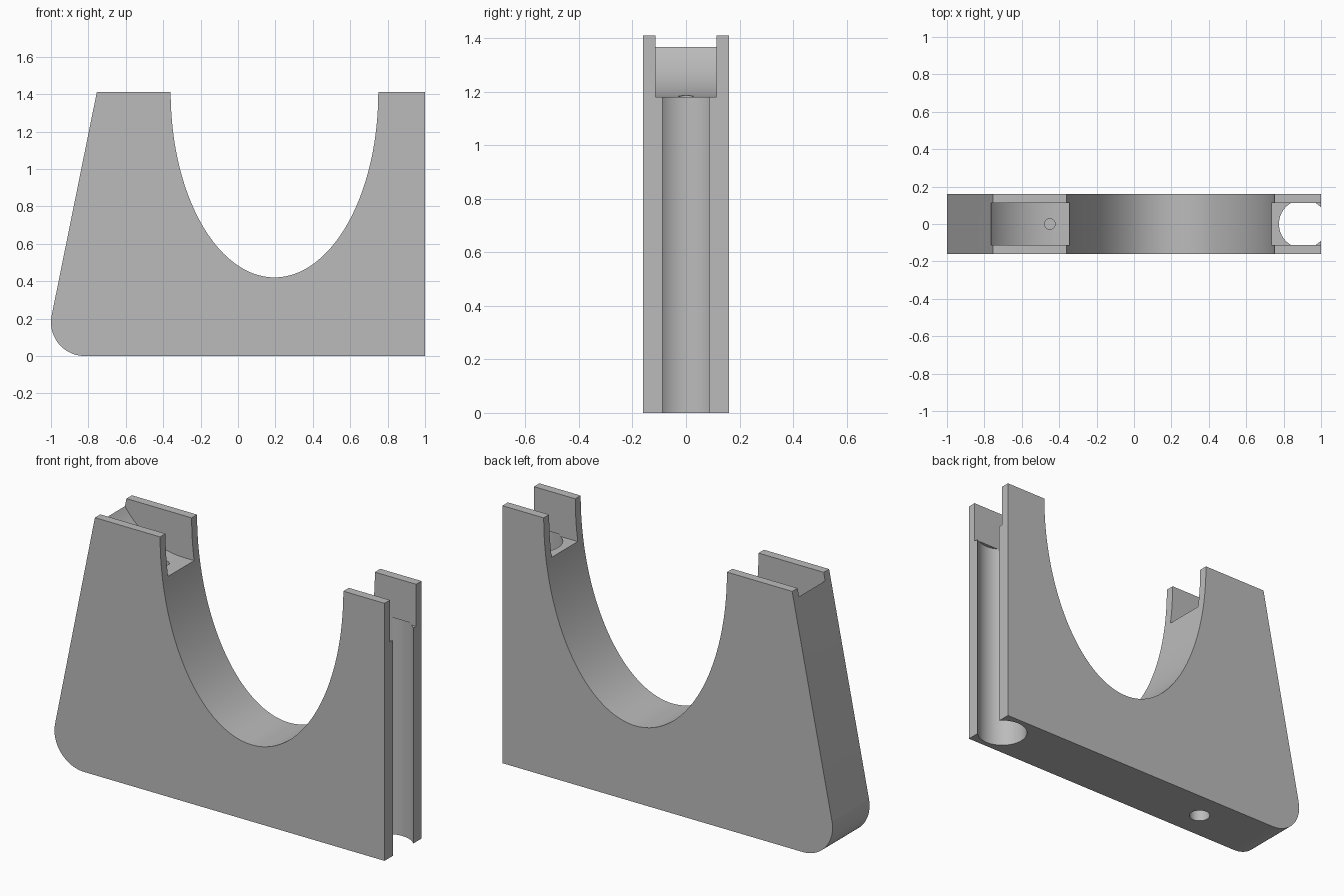
import bpy
import bmesh
from math import sin, cos, pi, radians, sqrt

cube = bpy.data.objects.get("Cube")
if cube:
    bpy.data.objects.remove(cube, do_unlink=True)

HALF_WIDTH, TOP, SLOT_HALF, SLOT_FLOOR = 0.16, 1.41, 0.113, 1.18

grey = bpy.data.materials.new("plain grey")
grey.use_nodes = True
colour = (0.5, 0.5, 0.5, 1)
grey.diffuse_color = colour
grey.node_tree.nodes["Principled BSDF"].inputs["Base Color"].default_value = colour


def arc(cx, cz, rx, rz, start, end, steps):
    angles = [radians(start + (end - start) * i / steps) for i in range(steps + 1)]
    return [(cx + rx * cos(a), cz + rz * sin(a)) for a in angles]


def extrude_profile(name, points, half):
    """Closed x-z profile extruded symmetrically along y."""
    bm = bmesh.new()
    face = bm.faces.new([bm.verts.new((x, -half, z)) for x, z in points])
    new = bmesh.ops.extrude_face_region(bm, geom=[face])["geom"]
    verts = [v for v in new if isinstance(v, bmesh.types.BMVert)]
    bmesh.ops.translate(bm, verts=verts, vec=(0, 2 * half, 0))
    bmesh.ops.recalc_face_normals(bm, faces=bm.faces)
    mesh = bpy.data.meshes.new(name)
    bm.to_mesh(mesh)
    bm.free()
    obj = bpy.data.objects.new(name, mesh)
    bpy.context.collection.objects.link(obj)
    obj.data.materials.append(grey)
    return obj


def bore(name, x, radius, bottom, top):
    bpy.ops.mesh.primitive_cylinder_add(vertices=64, radius=radius, depth=top - bottom,
                                        location=(x, 0, (top + bottom) / 2))
    obj = bpy.context.object
    obj.name = name
    obj.data.materials.append(grey)
    return obj


# Body: sloped left side, rounded lower corner, half-elliptical cradle
outline = [(-0.755, TOP)]
outline += arc(-0.82, 0.18, 0.18, 0.18, 168.5, 270, 20)
outline += [(1, 0), (1, TOP)]
outline += arc(0.195, TOP, 0.555, 0.99, 0, -180, 80)
body = extrude_profile("cradle_bracket", outline, HALF_WIDTH)

# Slot with a curved floor through the sloped post
radius = 0.43
curve = arc(-0.41, SLOT_FLOOR + radius, radius, radius, 180, 270, 32)
slot_a = extrude_profile("curved_slot_cutter",
                         [(-0.84, 1.7)] + curve + [(0, SLOT_FLOOR), (0, 1.7)], SLOT_HALF)

# Flat slot through the upright post
slot_b = extrude_profile("flat_slot_cutter",
                         [(0.5, SLOT_FLOOR), (1.2, SLOT_FLOOR), (1.2, 1.7), (0.5, 1.7)], SLOT_HALF)

# Open channel on the end, and the two small holes
cutters = [
    slot_a, slot_b,
    bore("channel_cutter", 0.905, 0.13, -0.1, SLOT_FLOOR + 0.01),
    bore("pin_hole_cutter", -0.45, 0.028, 0.9, 1.3),
    bore("base_hole_cutter", -0.45, 0.054, -0.1, 0.35),
]
for cutter in cutters:
    bpy.ops.object.select_all(action="DESELECT")
    body.select_set(True)
    bpy.context.view_layer.objects.active = body
    mod = body.modifiers.new(cutter.name, "BOOLEAN")
    mod.operation, mod.solver, mod.object = "DIFFERENCE", "EXACT", cutter
    bpy.ops.object.modifier_apply(modifier=mod.name)
    bpy.data.objects.remove(cutter, do_unlink=True)

bpy.ops.object.shade_smooth_by_angle(angle=radians(30))
